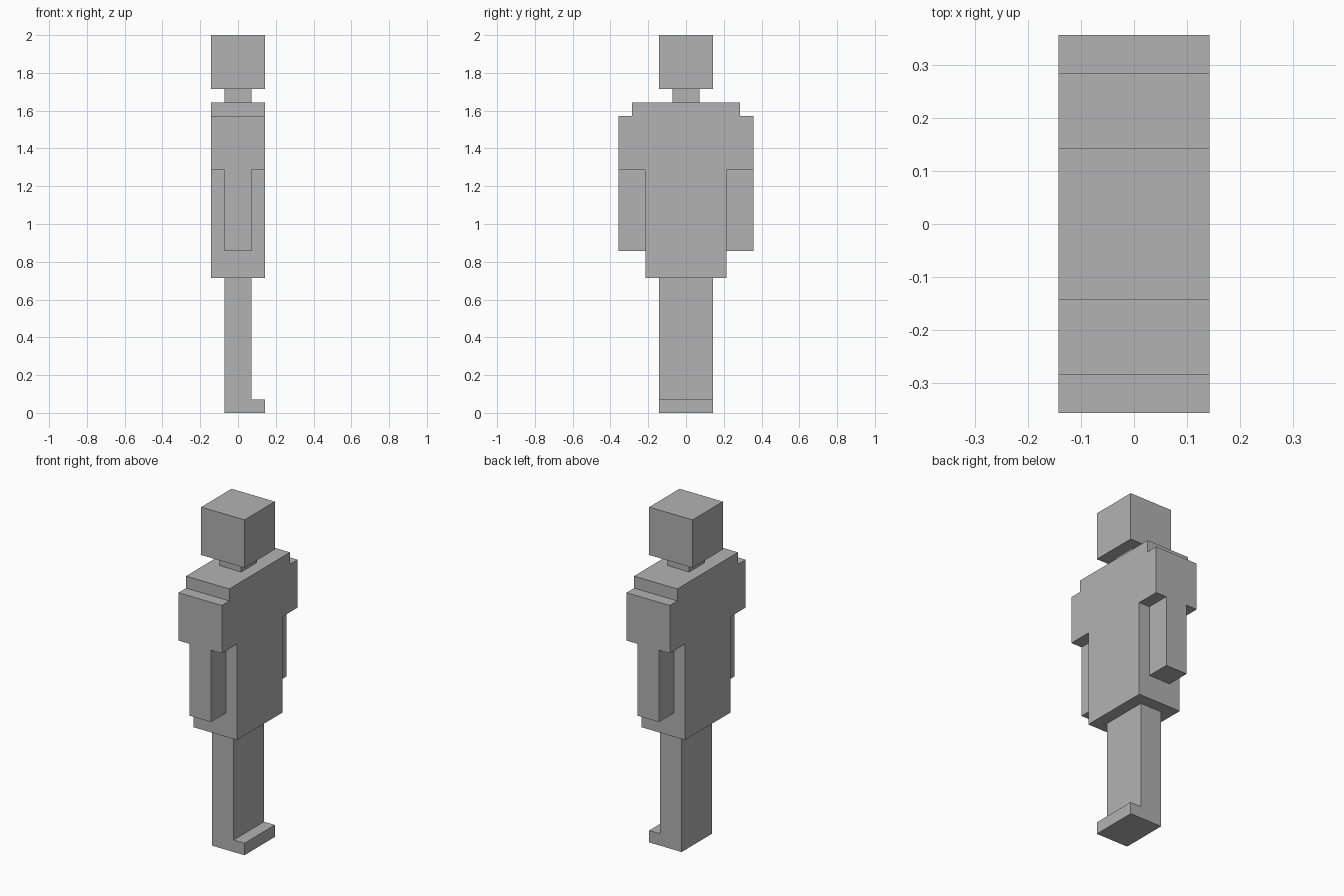
import bpy
import bmesh
from mathutils import Vector

cube = bpy.data.objects.get("Cube")
if cube:
    bpy.data.objects.remove(cube, do_unlink=True)

U = 2 / 28  # one block unit

grey = bpy.data.materials.new("plain_grey")
grey.use_nodes = True
colour = (0.448, 0.448, 0.448, 1)
grey.diffuse_color = colour
grey.node_tree.nodes["Principled BSDF"].inputs["Base Color"].default_value = colour


def extrude_profile(name, points, start, offset):
    """Extrude an outline along one axis; coordinates are in block units."""
    bm = bmesh.new()
    face = bm.faces.new([bm.verts.new(Vector(p) * U) for p in points])
    result = bmesh.ops.extrude_face_region(bm, geom=[face], use_keep_orig=True)
    moved = [v for v in result["geom"] if isinstance(v, bmesh.types.BMVert)]
    bmesh.ops.translate(bm, verts=moved, vec=Vector(offset) * U)
    bmesh.ops.translate(bm, verts=bm.verts[:], vec=Vector(start) * U)
    bmesh.ops.recalc_face_normals(bm, faces=bm.faces[:])
    mesh = bpy.data.meshes.new(name)
    bm.to_mesh(mesh)
    bm.free()
    mesh.materials.append(grey)
    obj = bpy.data.objects.new(name, mesh)
    bpy.context.collection.objects.link(obj)
    return obj


def box(name, half_x, y0, y1, z0, z1):
    outline = [(0, y0, z0), (0, y1, z0), (0, y1, z1), (0, y0, z1)]
    return extrude_profile(name, outline, (-half_x, 0, 0), (2 * half_x, 0, 0))


# Head and neck
box("head", 2, -2, 2, 24, 28)
box("neck", 1, -1, 1, 23, 24)

# Torso with sleeves and stepped shoulders, mirrored across y
half = [(3, 10), (3, 18), (5, 18), (5, 22), (4, 22), (4, 23)]
outline = [(0, y, z) for y, z in half] + [(0, -y, z) for y, z in reversed(half)]
extrude_profile("torso_and_sleeves", outline, (-2, 0, 0), (4, 0, 0))

# Forearms hanging below the sleeves
for side, name in ((-1, "right_forearm"), (1, "left_forearm")):
    box(name, 1, *sorted((side * 3, side * 5)), 12, 18)

# Legs as one block with the feet pointing to +x
leg = [(-1, 0), (2, 0), (2, 1), (1, 1), (1, 10), (-1, 10)]
extrude_profile("legs_and_feet", [(x, 0, z) for x, z in leg], (0, -2, 0), (0, 4, 0))
